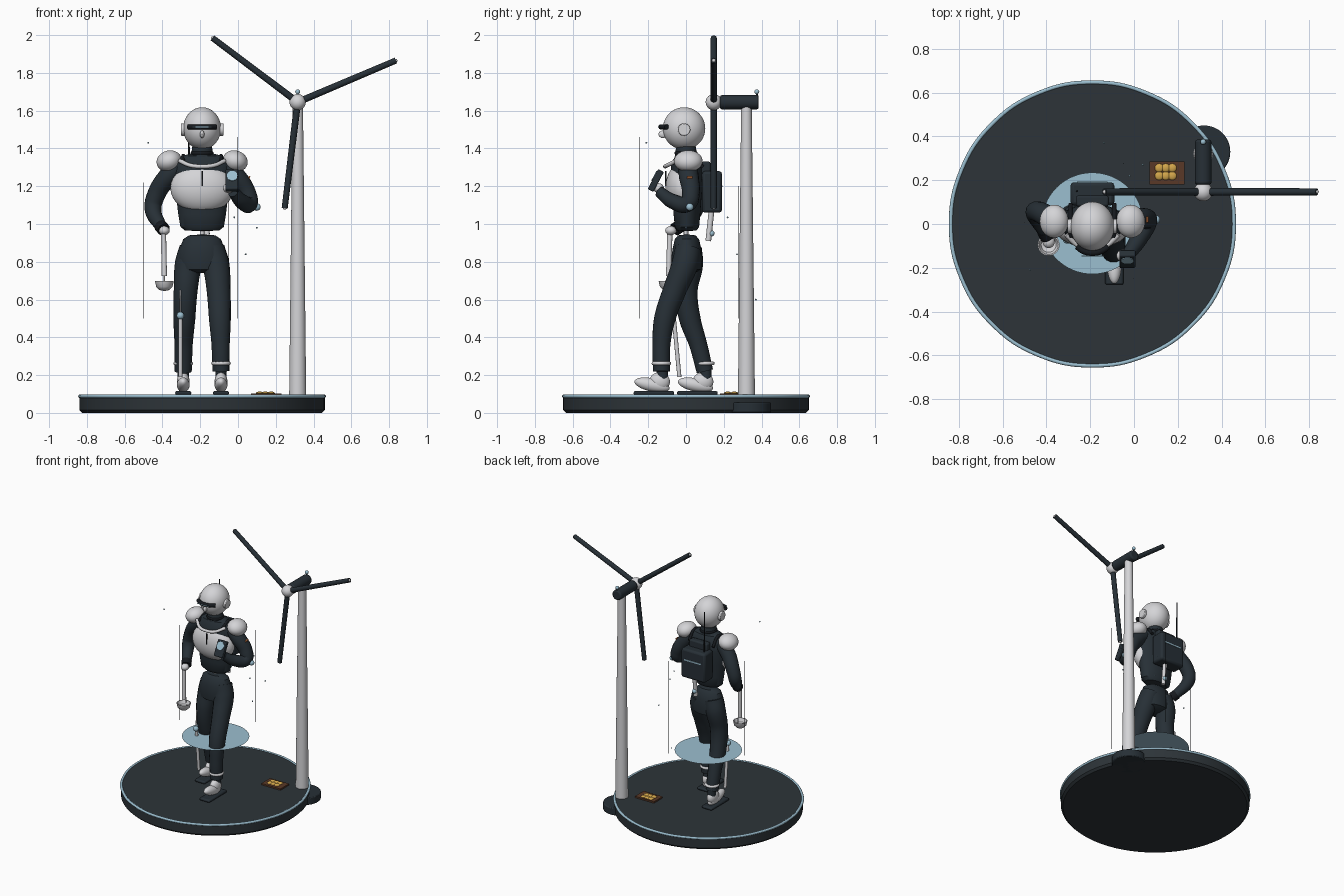
import bpy, bmesh, math
from mathutils import Vector, Matrix

if "Cube" in bpy.data.objects:
    bpy.data.objects.remove(bpy.data.objects["Cube"], do_unlink=True)

C = -0.19  # centre line of figure and base


def material(name, *rgb):
    m = bpy.data.materials.new(name)
    m.use_nodes = True
    m.diffuse_color = (*rgb, 1)
    m.node_tree.nodes["Principled BSDF"].inputs["Base Color"].default_value = (*rgb, 1)
    return m


SUIT = material("dark_suit", .02, .029, .037)
BASE = material("base_slate", .026, .034, .04)
WHITE = material("shell_white", .66, .66, .68)
BLUE = material("pale_blue", .33, .52, .63)
BLACK = material("black", .008, .01, .013)
BROWN = material("tray_brown", .1, .04, .02)
GOLD = material("gold", .65, .38, .07)
ORANGE = material("patch_orange", .5, .16, .05)


def finish(name, bm, mat, loc=(0, 0, 0), rot=(0, 0, 0), bevel=0):
    me = bpy.data.meshes.new(name)
    bmesh.ops.recalc_face_normals(bm, faces=bm.faces)
    bm.to_mesh(me)
    bm.free()
    me.materials.append(mat)
    ob = bpy.data.objects.new(name, me)
    bpy.context.collection.objects.link(ob)
    ob.location, ob.rotation_euler = loc, rot
    if bevel:
        mod = ob.modifiers.new("bevel", "BEVEL")
        mod.width, mod.segments = bevel, 2
    bpy.ops.object.select_all(action="DESELECT")
    ob.select_set(True)
    bpy.context.view_layer.objects.active = ob
    bpy.ops.object.shade_smooth_by_angle(angle=math.radians(35))
    return ob


def ball(name, mat, loc, size, rot=(0, 0, 0), seg=32):
    size = size if isinstance(size, tuple) else (size,) * 3
    bm = bmesh.new()
    bmesh.ops.create_uvsphere(bm, u_segments=seg, v_segments=seg // 2, radius=1)
    bmesh.ops.scale(bm, vec=size, verts=bm.verts)
    return finish(name, bm, mat, loc, rot)


def box(name, mat, loc, size, rot=(0, 0, 0), bevel=0):
    bm = bmesh.new()
    bmesh.ops.create_cube(bm, size=1)
    bmesh.ops.scale(bm, vec=size, verts=bm.verts)
    return finish(name, bm, mat, loc, rot, bevel)


def rod(name, mat, a, b, r1, r2=None, seg=24, bevel=0):
    a, b = Vector(a), Vector(b)
    bm = bmesh.new()
    bmesh.ops.create_cone(bm, cap_ends=True, segments=seg, radius1=r1,
                          radius2=r1 if r2 is None else r2, depth=(b - a).length)
    rot = (b - a).to_track_quat("Z", "Y").to_euler()
    return finish(name, bm, mat, (a + b) / 2, rot, bevel)


def lathe(name, mat, profile, loc=(0, 0, 0), depth=1, seg=48):
    bm = bmesh.new()
    vs = [bm.verts.new((r, 0, z)) for r, z in profile]
    es = [bm.edges.new(p) for p in zip(vs, vs[1:])]
    bmesh.ops.spin(bm, geom=vs + es, cent=(0, 0, 0), axis=(0, 0, 1), angle=math.tau, steps=seg)
    bmesh.ops.remove_doubles(bm, verts=bm.verts, dist=1e-5)
    bmesh.ops.scale(bm, vec=(1, depth, 1), verts=bm.verts)
    return finish(name, bm, mat, loc)


def tube(name, mat, points, cyclic=False):
    """Smooth tapered tube through (x, y, z, radius) points."""
    cu = bpy.data.curves.new(name, "CURVE")
    cu.dimensions, cu.bevel_depth, cu.bevel_resolution = "3D", 1, 5
    cu.use_fill_caps, cu.resolution_u = True, 8
    sp = cu.splines.new("BEZIER")
    sp.bezier_points.add(len(points) - 1)
    sp.use_cyclic_u = cyclic
    for p, (x, y, z, r) in zip(sp.bezier_points, points):
        p.co, p.radius = (x, y, z), r
        p.handle_left_type = p.handle_right_type = "AUTO"
    ob = bpy.data.objects.new(name, cu)
    bpy.context.collection.objects.link(ob)
    cu.materials.append(mat)
    bpy.ops.object.select_all(action="DESELECT")
    ob.select_set(True)
    bpy.context.view_layer.objects.active = ob
    bpy.ops.object.convert(target="MESH")
    bpy.ops.object.shade_smooth_by_angle(angle=math.radians(40))


def ring(name, mat, loc, radius, r):
    n = 16
    tube(name, mat, [(loc[0] + radius * math.cos(math.tau * i / n),
                      loc[1] + radius * math.sin(math.tau * i / n), loc[2], r)
                     for i in range(n)], True)


# Display base with rim, and small tower footing
lathe("base_disc", BASE, [(0, 0), (.635, 0), (.65, .015), (.65, .092), (0, .092)], (C, 0, 0), seg=96)
ring("base_rim", BLUE, (C, 0, .088), .647, .009)
rod("tower_footing", SUIT, (.32, .33, 0), (.32, .33, .055), .12, seg=48, bevel=.006)

# Wind turbine
TX, HUB = .316, Vector((.316, .147, 1.645))
rod("turbine_tower", WHITE, (TX, .32, .09), (TX, .32, 1.625), .045, .028, 32)
rod("turbine_nacelle", SUIT, (TX, .385, 1.645), (TX, .18, 1.645), .038, seg=32, bevel=.01)
ball("turbine_hub", WHITE, HUB, .043)
rod("sensor_stalk", SUIT, (TX, .375, 1.67), (TX, .375, 1.7), .005, seg=8)
ball("sensor_ball", BLUE, (TX, .375, 1.7), .013, seg=16)
for i in range(3):
    a = math.radians(23 + 120 * i)
    d = Vector((math.cos(a), 0, math.sin(a)))
    rod("turbine_blade", SUIT, HUB + d * .035, HUB + d * .565, .018, .016, 16)
    ball("blade_tip", WHITE, HUB + d * .563, .01, seg=12)

# Tray of buns
box("tray", BROWN, (.15, .233, .097), (.16, .105, .012))
for i in range(6):
    ball("bun", GOLD, (.115 + .03 * (i % 3), .22 + .036 * (i // 3), .104), (.02, .02, .009), seg=16)

# Floating halo disc, wires and specks
bm = bmesh.new()
bmesh.ops.create_circle(bm, cap_ends=True, segments=64, radius=.232)
finish("halo_disc", bm, BLUE, (C, .003, .46))
for i, top in enumerate((1.46, 1.2, 1.22)):
    a = math.radians(-53 + 116 * i)
    x, y = C + .31 * math.cos(a), .31 * math.sin(a)
    rod("hanging_wire", BLACK, (x, y, .5), (x, y, top), .0015, seg=6)
for p in ((.04, .27, .84), (-.137, .37, .6), (-.475, -.21, 1.43), (-.02, .22, 1.035), (.1, 0, .98)):
    ball("speck", BLUE, p, .005, seg=8)

# Hips and legs: left strides forward, right trails
lathe("hips", SUIT, [(0, .945), (.07, .94), (.1, .92), (.118, .87), (.13, .82), (.12, .76), (.06, .74), (0, .74)],
      (C, .005, 0), .64)
paths = {1: [.01, -.005, -.06, -.112, -.13, -.13], -1: [.015, .02, .0, .02, .065, .1]}
shape = [(.05, .87, .07), (.072, .79, .072), (.087, .65, .063),
         (.094, .5, .058), (.098, .36, .048), (.1, .22, .045)]
for s, side in ((1, "left"), (-1, "right")):
    tube(side + "_leg", SUIT, [(C + s * dx, y, z, r) for (dx, z, r), y in zip(shape, paths[s])])
    x, y = C + s * .1, paths[s][-1]
    ring(side + "_ankle_ring", WHITE, (x, y, .262), .042, .01)
    rod(side + "_ankle", SUIT, (x, y + .005, .16), (x, y + .005, .24), .03)
    # Shoe: long low toe plus raised heel, on a flat sole
    ball(side + "_shoe_toe", WHITE, (x, y - .05, .148), (.034, .095, .035), (math.radians(-12), 0, 0))
    ball(side + "_shoe_heel", WHITE, (x, y - .01, .165), (.034, .055, .05))
    box(side + "_sole", SUIT, (x, y - .04, .105), (.085, .215, .022), bevel=.009)

# Brace strut on the right leg
rod("brace_strut", WHITE, (-.305, -.065, .51), (-.305, -.035, .19), .011, seg=12)
rod("brace_wire", WHITE, (-.305, -.07, .51), (-.305, -.06, .65), .004, seg=8)
ball("brace_joint", BLUE, (-.305, -.07, .515), .02, seg=16)

# Torso, chest shell and collar
lathe("torso", SUIT, [(0, .963), (.09, .965), (.115, .985), (.126, 1.05), (.138, 1.15), (.155, 1.25),
                      (.15, 1.32), (.11, 1.36), (.05, 1.375), (0, 1.375)], (C, .005, 0), .56)
rod("spine_link", WHITE, (C, .0, .92), (C, 0, .98), .012, seg=12)
ball("chest_shell", WHITE, (C, -.022, 1.19), (.168, .087, .132))
box("chest_seam", BLACK, (C, -.107, 1.24), (.007, .008, .08))
tube("collar", WHITE, [(C + dx, y, z, .011) for dx, y, z in
                       ((-.12, -.05, 1.335), (-.06, -.1, 1.31), (0, -.11, 1.305), (.06, -.1, 1.31), (.12, -.05, 1.335))])
rod("neck", SUIT, (C, 0, 1.3), (C, 0, 1.41), .068, .052, 32)
ring("neck_ring", BLACK, (C, 0, 1.375), .05, .011)

# Head with visor, nose and ear discs
ball("head", WHITE, (C, -.01, 1.506), (.1, .112, .112), seg=48)
tube("visor", BLACK, [(C + dx, y, 1.514, .014) for dx, y in
                      ((-.072, -.102), (-.04, -.124), (0, -.132), (.04, -.124), (.072, -.102))])
box("visor_strip", BLUE, (C, -.146, 1.514), (.1, .004, .004))
ball("nose", WHITE, (C, -.122, 1.475), (.012, .024, .02), seg=16)
for s in (-1, 1):
    rod("ear_disc", WHITE, (C + s * .085, -.01, 1.5), (C + s * .113, -.01, 1.5), .033, bevel=.004)
    ball("shoulder_pad", WHITE, (C + s * .175, .012, 1.333), (.067, .076, .056), (0, s * .3, 0))

# Right arm hanging, hand and scoop
tube("right_arm", SUIT, [(-.3, .01, 1.31, .05), (-.37, .025, 1.25, .053), (-.435, .055, 1.15, .048),
                         (-.45, .05, 1.08, .045), (-.415, -.02, 1.0, .034), (-.395, -.055, .975, .028)])
ball("right_hand", WHITE, (-.39, -.08, .965), (.028, .03, .024))
rod("right_cuff", BLACK, (-.41, -.03, .99), (-.393, -.06, .97), .035)
rod("scoop_handle", WHITE, (-.395, -.085, .97), (-.39, -.092, .725), .014, seg=12)
rod("scoop_wire", WHITE, (-.39, -.07, .73), (-.39, -.07, .69), .004, seg=8)
lathe("scoop_bowl", WHITE, [(0, .645), (.025, .65), (.043, .668), (.05, .698), (.044, .698), (.034, .673), (0, .66)],
      (-.39, -.095, 0), seg=32)

# Left arm bent forward, holding a handset
tube("left_arm", SUIT, [(-.08, .01, 1.31, .05), (-.01, .015, 1.25, .053), (.05, .025, 1.16, .047),
                        (.06, .01, 1.11, .045), (.02, -.07, 1.12, .04), (-.025, -.14, 1.17, .03)])
ball("elbow_joint", BLUE, (.1, .02, 1.09), .02, seg=16)
box("arm_patch", ORANGE, (.058, .02, 1.245), (.009, .028, .018), (0, .5, 0))
ball("left_hand", WHITE, (-.05, -.145, 1.19), (.03, .028, .026))
tilt = Matrix.Rotation(math.radians(-28), 4, "X")
centre = Vector((-.03, -.16, 1.23))
box("handset", SUIT, centre, (.072, .034, .12), tilt.to_euler(), .006)
rod("handset_dial", BLUE, centre + tilt @ Vector((0, -.015, .018)),
    centre + tilt @ Vector((0, -.021, .018)), .029, seg=32)

# Backpack with stripe, antenna and hanging strut
box("backpack", SUIT, (C, .138, 1.17), (.2, .105, .22), bevel=.015)
box("backpack_top", SUIT, (C, .105, 1.28), (.15, .05, .1), bevel=.01)
box("backpack_stripe", BLUE, (C, .191, 1.2), (.14, .006, .01))
for s in (-1, 1):
    tube("pack_strap", BLACK, [(C + s * .1, y, z, .01) for y, z in ((.09, 1.3), (.03, 1.36), (-.06, 1.33))])
rod("antenna", BLACK, (-.26, .15, 1.27), (-.26, .15, 1.58), .005, .004, 8)
rod("pack_strut", WHITE, (-.165, .135, 1.07), (-.165, .118, .91), .015, seg=12)
ball("strut_joint", BLUE, (-.165, .135, .95), .016, seg=16)
